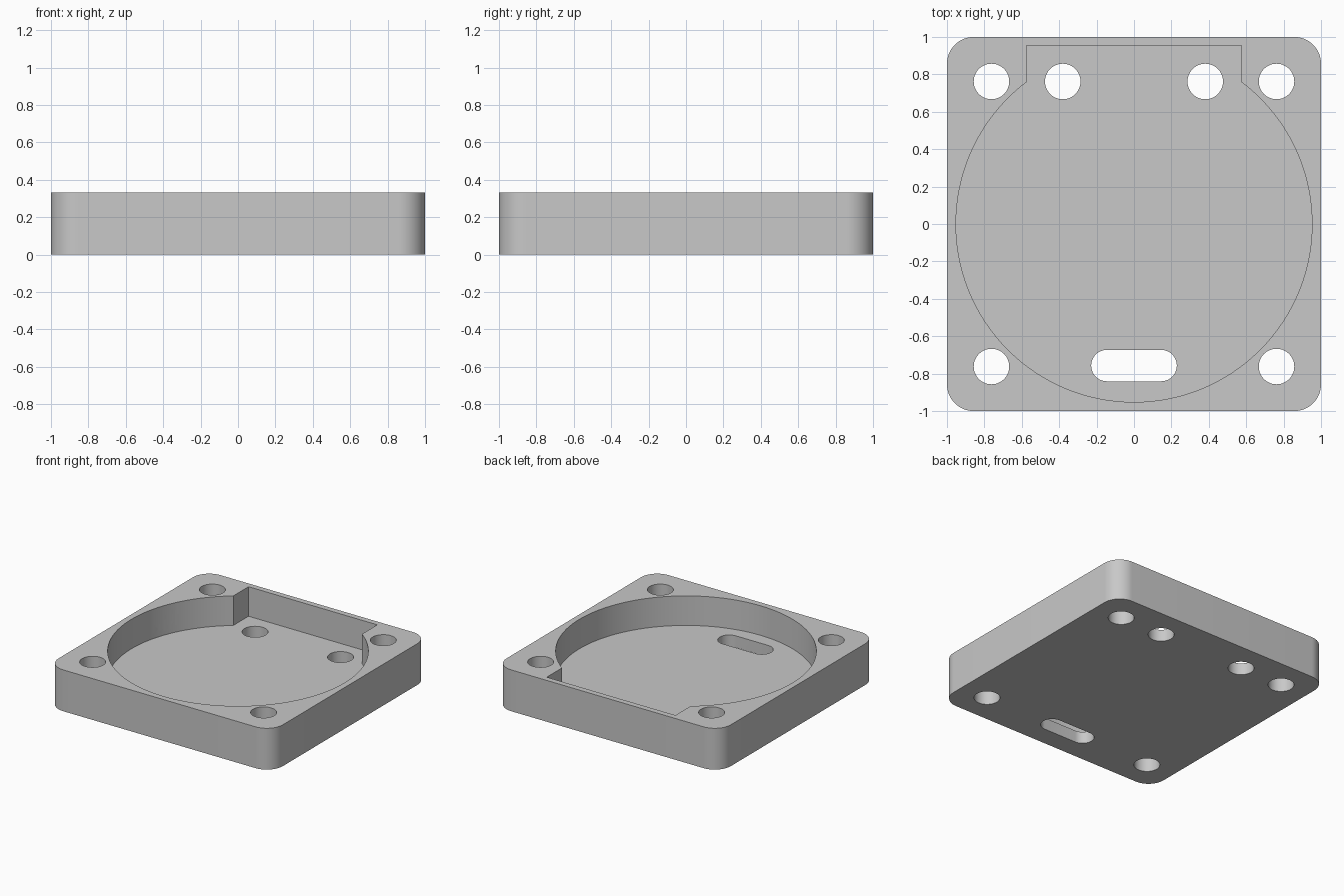
import bpy, bmesh
from math import sin, cos, pi, acos
from mathutils import Matrix, Vector

HEIGHT, FLOOR = 0.333, 0.095

cube = bpy.data.objects.get("Cube")
if cube:
    bpy.data.objects.remove(cube, do_unlink=True)

grey = bpy.data.materials.new("plain grey")
grey.use_nodes = True
grey.diffuse_color = (0.58, 0.58, 0.58, 1)
grey.node_tree.nodes["Principled BSDF"].inputs["Base Color"].default_value = grey.diffuse_color


def arc(cx, cy, r, start, end, n):
    step = (end - start) / n
    return [(cx + r * cos(start + step * i), cy + r * sin(start + step * i)) for i in range(n + 1)]


def circle(cx, cy, r, n=48):
    return arc(cx, cy, r, 0, 2 * pi, n)[:-1]


def prism(name, outlines, low, high, matrix=Matrix()):
    """Extrude closed outlines from low to high along local z."""
    bm = bmesh.new()
    for outline in outlines:
        face = bm.faces.new([bm.verts.new((x, y, low)) for x, y in outline])
        top = bmesh.ops.extrude_face_region(bm, geom=[face])["geom"]
        moved = [v for v in top if isinstance(v, bmesh.types.BMVert)]
        bmesh.ops.translate(bm, verts=moved, vec=Vector((0, 0, high - low)))
    bm.transform(matrix)
    bmesh.ops.recalc_face_normals(bm, faces=bm.faces)
    mesh = bpy.data.meshes.new(name)
    bm.to_mesh(mesh)
    bm.free()
    mesh.materials.append(grey)
    obj = bpy.data.objects.new(name, mesh)
    bpy.context.collection.objects.link(obj)
    return obj


# Square body with rounded corners
R = 0.143
body_outline = []
for i, (sx, sy) in enumerate([(1, 1), (-1, 1), (-1, -1), (1, -1)]):
    body_outline += arc(sx * (1 - R), sy * (1 - R), R, i * pi / 2, (i + 1) * pi / 2, 16)
body = prism("housing_tray", [body_outline], 0, HEIGHT)

# Round pocket joined with a rectangular recess at the back
POCKET_R, HALF_W, BACK = 0.952, 0.574, 0.954
a = acos(HALF_W / POCKET_R)
pocket_outline = arc(0, 0, POCKET_R, pi - a, 2 * pi + a, 96) + [(HALF_W, BACK), (-HALF_W, BACK)]
pocket = prism("pocket_cutter", [pocket_outline], FLOOR, HEIGHT + 0.1)

# Screw holes and the long slot through the floor
holes = [circle(s * x, y, 0.095) for s in (-1, 1)
         for x, y in ((0.762, 0.762), (0.762, -0.762), (0.381, 0.762))]
holes.append(arc(0.145, -0.757, 0.084, -pi / 2, pi / 2, 20)
             + arc(-0.145, -0.757, 0.084, pi / 2, 3 * pi / 2, 20))
through_holes = prism("hole_cutter", holes, -0.1, HEIGHT + 0.1)

# Round-bottomed cable notch in the side wall: local x, y, z become y, z, x
NOTCH_Y, NOTCH_R = 0.333, 0.095
notch_outline = arc(NOTCH_Y, 0.24, NOTCH_R, pi, 2 * pi, 24)
notch_outline += [(NOTCH_Y + NOTCH_R, 0.5), (NOTCH_Y - NOTCH_R, 0.5)]
axes = Matrix(((0, 0, 1, 0), (1, 0, 0, 0), (0, 1, 0, 0), (0, 0, 0, 1)))
notch = prism("notch_cutter", [notch_outline], -1.1, -0.8, axes)

# Cut the body, then drop the cutters
cutters = [pocket, through_holes, notch]
for cutter in cutters:
    cutter.hide_render = True
    mod = body.modifiers.new(cutter.name, "BOOLEAN")
    mod.operation = "DIFFERENCE"
    mod.solver = "EXACT"
    mod.object = cutter
bpy.context.view_layer.update()
depsgraph = bpy.context.evaluated_depsgraph_get()
result = bpy.data.meshes.new_from_object(body.evaluated_get(depsgraph))
body.modifiers.clear()
body.data = result
result.materials.clear()
result.materials.append(grey)
for cutter in cutters:
    bpy.data.objects.remove(cutter, do_unlink=True)

# Smooth curved walls, sharp rims
bpy.ops.object.select_all(action="DESELECT")
body.select_set(True)
bpy.context.view_layer.objects.active = body
bpy.ops.object.shade_smooth_by_angle(angle=pi / 6)
